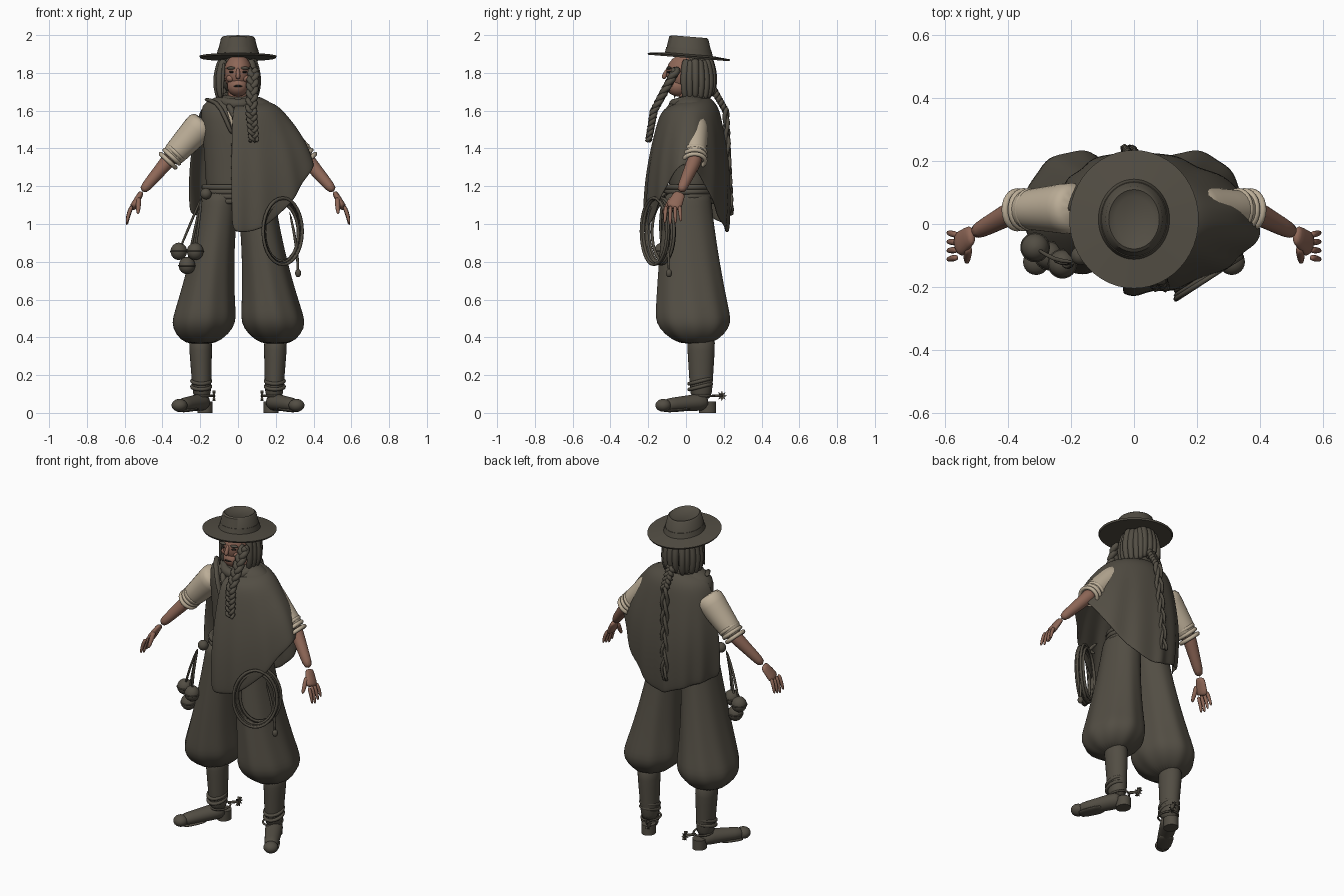
import bpy, bmesh, math, random
from mathutils import Vector
from math import sin, cos, pi, tau, radians

random.seed(4)
if "Cube" in bpy.data.objects:
    bpy.data.objects.remove(bpy.data.objects["Cube"])


def material(name, *rgb):
    mat = bpy.data.materials.new(name)
    mat.use_nodes = True
    mat.diffuse_color = (*rgb, 1)
    mat.node_tree.nodes["Principled BSDF"].inputs["Base Color"].default_value = (*rgb, 1)
    return mat


cloth = material("dark olive cloth", .085, .075, .057)
skin = material("tanned skin", .27, .135, .095)
linen = material("cream linen", .5, .42, .31)
ink = material("near black", .02, .017, .014)


def loft(name, rings, mat=cloth, sub=1, caps=True, closed=False, wrap=True, thick=0, sharp=None):
    """Skin a list of equal-length point rings."""
    bm = bmesh.new()
    rows = [[bm.verts.new(point) for point in ring] for ring in rings]
    count = len(rows[0])
    pairs = list(zip(rows, rows[1:]))
    if closed:
        pairs.append((rows[-1], rows[0]))
    for low, high in pairs:
        for j in range(count if wrap else count - 1):
            k = (j + 1) % count
            bm.faces.new((low[j], low[k], high[k], high[j]))
    if caps and not closed:
        bm.faces.new(rows[0])
        bm.faces.new(rows[-1])
    bmesh.ops.recalc_face_normals(bm, faces=bm.faces)
    mesh = bpy.data.meshes.new(name)
    bm.to_mesh(mesh)
    bm.free()
    mesh.materials.append(mat)
    for face in mesh.polygons:
        face.use_smooth = True
    if sharp:
        mesh.set_sharp_from_angle(angle=radians(sharp))
    part = bpy.data.objects.new(name, mesh)
    bpy.context.collection.objects.link(part)
    if thick:
        part.modifiers.new("thickness", "SOLIDIFY").thickness = thick
    if sub:
        smooth = part.modifiers.new("smooth", "SUBSURF")
        smooth.levels = smooth.render_levels = sub


def turn(count):
    return [tau * i / count for i in range(count)]


def oval(center, rx, ry, count=24, fold=0, tilt=0):
    """Horizontal ellipse, optionally pleated and tilted towards the back."""
    x, y, z = center
    ring = []
    for a in turn(count):
        pleat = 1 + fold * sin(9 * a + 3 * z)
        depth = y + ry * pleat * sin(a)
        ring.append((x + rx * pleat * cos(a), depth, z - tilt * depth))
    return ring


def sweep(name, path, start, end=None, mat=cloth, flat=1, sides=10, ref=(0, 1, 0), closed=False, sub=1):
    """Tapering tube along a path; flat scales the radius across ref."""
    path = [Vector(point) for point in path]
    ref = Vector(ref)
    last = len(path) - 1
    end = start if end is None else end
    rings = []
    for i, point in enumerate(path):
        if closed:
            along = path[(i + 1) % len(path)] - path[i - 1]
        else:
            along = path[min(i + 1, last)] - path[max(i - 1, 0)]
        along.normalize()
        u = (ref - along * ref.dot(along)).normalized()
        w = along.cross(u) * flat
        radius = start + (end - start) * i / last
        rings.append([point + (u * cos(a) + w * sin(a)) * radius for a in turn(sides)])
    loft(name, rings, mat, sub, closed=closed)


def hoop(name, center, rx, ry, radius, mat=cloth, tilt=0):
    sweep(name, oval(center, rx, ry, 16, tilt=tilt), radius, mat=mat, sides=6, ref=(0, 0, 1), closed=True)


def ball(name, center, radii, mat=cloth):
    x, y, z = center
    rx, ry, rz = radii
    angles = [pi * (i + .3) / 9.6 for i in range(10)]
    loft(name, [oval((x, y, z - rz * cos(a)), rx * sin(a), ry * sin(a)) for a in angles], mat, sub=0)


def between(start, stop, steps):
    return [Vector(start).lerp(Vector(stop), i / steps) for i in range(steps + 1)]


def braid(name, points, radius):
    spine = []
    for start, stop in zip(points, points[1:]):
        spine += between(start, stop, 20)[:-1]
    for strand in range(3):
        path = []
        for i, point in enumerate(spine):
            phase = i * .6 + strand * tau / 3
            path.append(point + Vector((sin(phase), sin(2 * phase) / 2, 0)) * radius)
        sweep(name + "_strand", path, radius * .9, radius / 2, sides=6, sub=0)


# Hat: brim, dented crown and band
def hat_part(name, profile):
    loft(name, [oval((0, .015, z), r, r + .014, 48, tilt=.08) for r, z in profile], sub=0, sharp=40)


hat_part("hat", [(.09, 1.88), (.2, 1.88), (.205, 1.89), (.11, 1.9), (.09, 1.985), (.08, 1.993), (.06, 1.98)])
hat_part("hat_band", [(.113, 1.9), (.105, 1.93)])

# Head and facial features
ball("head", (0, -.005, 1.8), (.075, .1, .1), skin)
ball("jaw", (0, -.04, 1.73), (.058, .065, .055), skin)
sweep("neck", between((0, .03, 1.58), (0, .01, 1.74), 2), .06, mat=skin)
sweep("nose", [(0, -.09, 1.83), (0, -.11, 1.8), (0, -.12, 1.765)], .008, .016, skin, sides=8, ref=(1, 0, 0))
ball("lips", (0, -.096, 1.73), (.024, .012, .007), ink)
for side in (1, -1):
    ball("brow", (side * .036, -.09, 1.825), (.026, .014, .008))
    ball("eye", (side * .033, -.09, 1.805), (.015, .01, .006), ink)
    ball("cheek", (side * .04, -.07, 1.77), (.022, .022, .02), skin)

# Hair: cap, loose locks around the back, braids
ball("hair_cap", (0, .05, 1.79), (.095, .09, .11))
for i in range(15):
    angle = radians(-28 + 236 * i / 14)
    across, depth, stray = cos(angle), sin(angle), random.uniform(-.01, .01)
    path = []
    for drop in range(6):
        spread = .075 + .033 * sin(pi * drop / 6)
        path.append((across * spread + stray, .04 + depth * spread, 1.88 - .043 * drop + stray))
    sweep("hair_lock", path, .026, .016, sides=8)
braid("back_braid", [(0, .14, 1.72), (0, .21, 1.6), (-.02, .24, 1.02)], .017)
braid("front_braid", [(.08, -.05, 1.82), (.07, -.17, 1.6), (.085, -.2, 1.43)], .02)
sweep("thin_lock", between((-.075, -.06, 1.86), (-.085, -.06, 1.66), 3), .013, .006, sides=6)

# Vest, shirt opening, buttons, sash
loft("vest", [oval((0, .03, z), rx, min(rx * .7, .92 - z / 2), 32) for z, rx in
              [(1.1, .18), (1.2, .165), (1.5, .19), (1.6, .2), (1.65, .18), (1.69, .07)]])
opening = []
for z in (1.47, 1.53, 1.6):
    y = -.11 + .15 * (z - 1.5)
    opening.append([(-.02 - .3 * (z - 1.47), y, z), (0, y, z)])
loft("shirt_opening", opening, linen, sub=0, caps=False, wrap=False, thick=.009)
for i in range(4):
    ball("vest_button", (-.03, -.09 - .003 * i, 1.24 + .06 * i), (.008, .007, .008))
for i in range(4):
    hoop("sash_wrap", (0, .02, 1.12 + .025 * i), .185, .125, .018)
ball("sash_knot", (-.17, -.1, 1.16), (.03, .03, .03))

# Neckerchief and lapel
hoop("neckerchief", (0, .02, 1.65), .085, .085, .034, tilt=-.25)
for side in (1, -1):
    sweep("kerchief_tail", [(side * .06, -.07, 1.64), (side * .01, -.115, 1.57), (side * .02, -.13, 1.5)], .022, .008)
sweep("lapel", [(-.18, .05, 1.66), (-.11, -.06, 1.65), (-.07, -.1, 1.57), (-.03, -.11, 1.47)], .018, flat=.7)

# Poncho: wraps from the front edge over the left arm and round the back
panels = []
for i in range(28):
    angle = radians(-8 + 10 * i)
    across, depth = sin(angle), -cos(angle)
    left, right = max(across, 0), max(-across, 0)
    outward = Vector((across, depth, 0))
    neck = Vector((.085 * across, .03 + .085 * depth, 1.66 + .02 * depth))
    shoulder = Vector((across * (.24 - .03 * right), .02 + .17 * depth, 1.55 + .05 * across ** 2))
    hem = Vector((across * (.25 + .16 * left), .225 * depth, .95 + .37 * left ** 3 + .1 * right))
    column = [neck, neck.lerp(shoulder, .55) + outward * .015 + Vector((0, 0, .02))]
    for drop, point in enumerate(between(shoulder, hem, 5)):
        fold = .003 * drop * sin(2.4 * i)
        column.append(point + outward * (fold + .025 * sin(pi * drop / 5)))
    panels.append(column)
loft("poncho", panels, sub=2, caps=False, wrap=False, thick=.012)

for side in (1, -1):
    # Sleeve, rolled cuff, forearm
    shoulder, elbow = Vector((side * .17, .05, 1.55)), Vector((side * .37, .045, 1.335))
    wrist, knuckles = Vector((side * .51, -.03, 1.17)), Vector((side * .56, -.07, 1.08))
    upper = elbow - shoulder
    sweep("sleeve", between(shoulder, elbow, 4), .09 if side < 0 else .075, .06, linen, sides=14)
    u = Vector((0, 1, 0))
    w = upper.cross(u).normalized()
    for i in range(3):
        center = shoulder + upper * (.8 + .1 * i)
        sweep("rolled_cuff", [center + u * .06 * cos(a) + w * .055 * sin(a) for a in turn(12)],
              .014, mat=linen, sides=6, ref=upper, closed=True)
    sweep("forearm", between(shoulder.lerp(elbow, .9), elbow, 1) + between(elbow, wrist, 3)[1:], .047, .026, skin)
    # Hand with spread fingers
    sweep("palm", between(wrist, knuckles, 3), .032, .046, skin, flat=.48)
    for i in range(4):
        spread = .024 * (i - 1.5)
        root = knuckles + Vector((0, spread, .02))
        tip = Vector((side * .59, root.y + spread / 5, .99 + .01 * abs(i - 1)))
        bend = root.lerp(tip, .5) + Vector((side * .006, 0, 0))
        sweep("finger", [root, bend, tip], .013, .008, skin, sides=8)
    thumb_root = wrist.lerp(knuckles, .3) + Vector((0, -.03, 0))
    sweep("thumb", between(thumb_root, (side * .53, -.125, 1.05), 2), .018, .01, skin, sides=8)

    # Baggy trouser leg, gathered below the knee
    leg = []
    for i in range(15):
        t = i / 14
        width = .1 + .1 * t * t
        gather = cos(max(0, t - .83) * 7)
        center = (side * (.09 + .11 * t), .01 + .04 * t * t, 1.18 - .82 * t)
        leg.append(oval(center, width * gather, (width + .02 + .02 * sin(pi * t)) * gather, 36, .03 * t))
    loft("trouser_leg", leg)

    # Boot, heel, sole and ankle folds
    sweep("boot_shaft", between((side * .2, .08, .42), (side * .19, .08, .06), 4), .08, .057, flat=.83, sides=14)
    heel, toe = Vector((side * .175, .11, .06)), Vector((side * .31, -.12, .04))
    sweep("boot_foot", between(heel, toe, 4), .055, .038, flat=.9, sides=14, ref=(.87, side * .5, 0))
    ball("boot_toe", toe, (.042, .042, .034))
    drop = Vector((0, 0, -.03))
    sweep("boot_sole", between(heel.lerp(toe, .4) + drop, toe + drop, 2), .05, .042, flat=.25, ref=(.87, side * .5, 0))
    loft("boot_heel", [oval((side * .175, .115, z), .04, .045) for z in (0, .06)], sub=0, sharp=40)
    for z in (.12, .15):
        hoop("ankle_fold", (side * .195, .075, z), .05, .06, .012, tilt=-.25)
    # Spur
    hub = Vector((side * .127, .19, .09))
    hoop("spur_band", (side * .18, .085, .09), .052, .066, .007)
    sweep("spur_shank", between((side * .165, .14, .09), hub, 1), .008, sides=6, sub=0)
    loft("spur_wheel", [[hub + Vector((edge, cos(a), sin(a))) * (.021 + .007 * cos(8 * a)) for a in turn(16)]
                        for edge in (-.3, .3)], sub=0, sharp=30)

# Coiled rope on the left hip
for i in range(6):
    size, shift = random.uniform(.9, 1.05), random.uniform(-.01, .01)
    sweep("rope_coil", [(.23 + shift + .1 * size * cos(a), -.17 + .01 * i + .065 * size * cos(a),
                         .955 + shift + .17 * size * sin(a)) for a in turn(28)],
          .0085, sides=6, ref=(.55, -.83, 0), closed=True, sub=0)
sweep("rope_end", [(.27, -.12, 1.08), (.32, -.09, .85), (.315, -.09, .72)], .009, sides=6)
ball("rope_knot", (.318, -.09, .74), (.016, .016, .022))
sweep("rope_hanger", [(.18, -.1, 1.17), (.215, -.16, 1.13), (.2, -.1, 1.09)], .014, sides=6, ref=(1, 0, 0))

# Three corded throwing balls on the right hip
for i in range(3):
    angle = radians(30 + 120 * i)
    center = Vector((-.27 + .05 * cos(angle), -.1 - .03 * cos(angle), .83 + .05 * sin(angle)))
    ball("throwing_ball", center, (.044, .044, .046))
    hoop("ball_seam", center, .044, .044, .005)
    knot = Vector((-.19, -.12, 1.15))
    sweep("ball_cord", [knot, knot.lerp(center, .5) + Vector((0, -.02, 0)), center], .008, sides=6)
